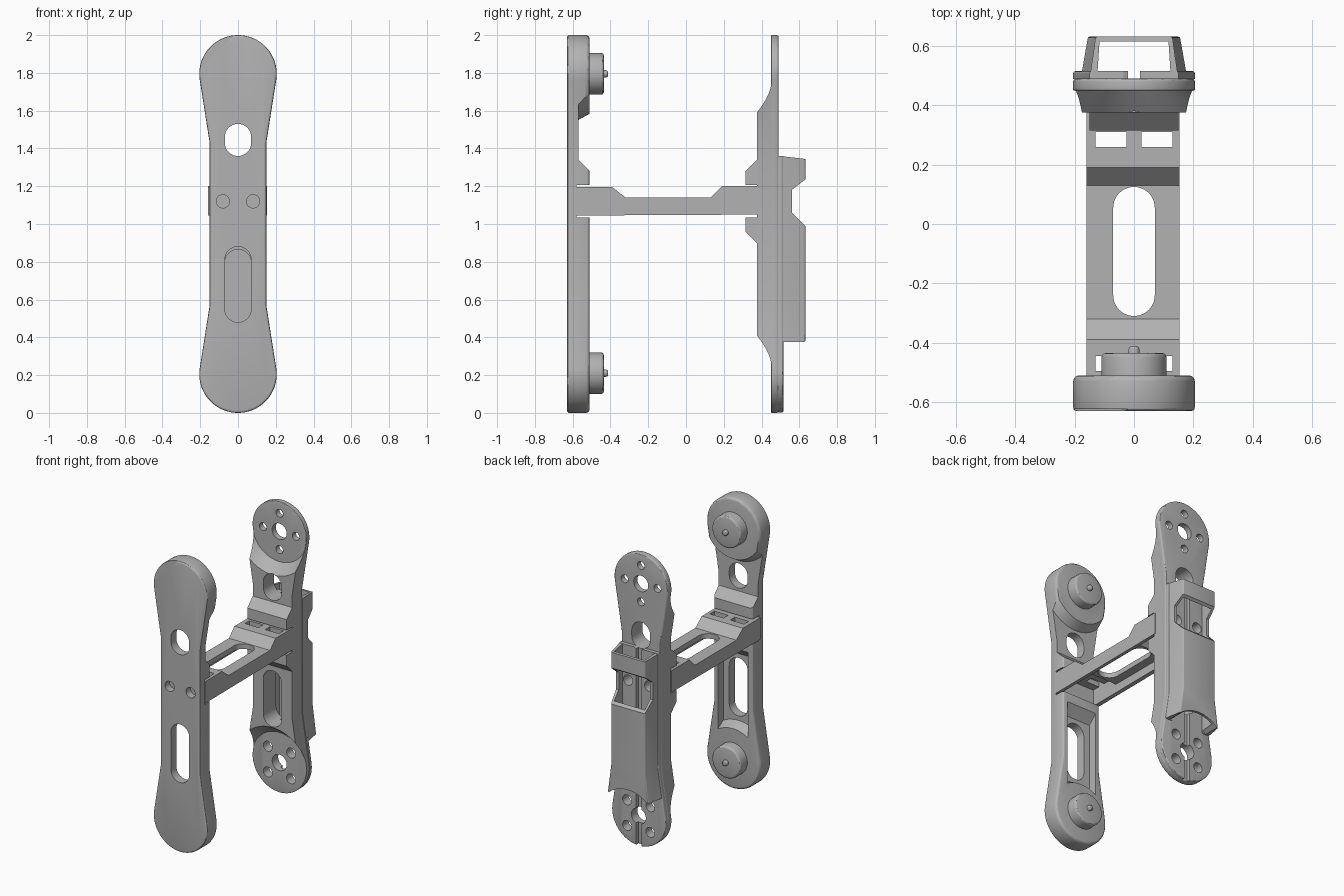
import bpy
import bmesh
from math import cos, sin, pi, radians
from mathutils import Vector

if "Cube" in bpy.data.objects:
    bpy.data.objects.remove(bpy.data.objects["Cube"], do_unlink=True)

grey = bpy.data.materials.new("plain grey")
grey.use_nodes = True
COLOUR = (0.45, 0.45, 0.45, 1)
grey.diffuse_color = COLOUR
grey.node_tree.nodes["Principled BSDF"].inputs["Base Color"].default_value = COLOUR

TOP, LOW, R, WAIST = 1.795, 0.205, 0.205, 0.15
parts = []


def prism(name, pts, axis, a, b, bevel_a=0, bevel_b=0, taper=1):
    """Extrude a 2D outline along an axis from a to b."""
    place = {"x": lambda u, v, w: (w, u, v), "y": lambda u, v, w: (u, w, v),
             "z": lambda u, v, w: (u, v, w)}[axis]
    bm = bmesh.new()
    rings = [[bm.verts.new(place(u * s, v, w)) for u, v in pts]
             for w, s in ((a, 1), (b, taper))]
    caps = [bm.faces.new(r) for r in rings]
    n = len(pts)
    for i in range(n):
        j = (i + 1) % n
        bm.faces.new((rings[0][i], rings[0][j], rings[1][j], rings[1][i]))
    bmesh.ops.recalc_face_normals(bm, faces=bm.faces)
    edges = [list(c.edges) for c in caps]
    for rim, width in zip(edges, (bevel_a, bevel_b)):
        if width:
            bmesh.ops.bevel(bm, geom=rim, offset=width, segments=3,
                            profile=0.5, affect="EDGES")
    return finish(name, bm)


def finish(name, bm):
    mesh = bpy.data.meshes.new(name)
    bm.to_mesh(mesh)
    bm.free()
    mesh.materials.append(grey)
    obj = bpy.data.objects.new(name, mesh)
    bpy.context.collection.objects.link(obj)
    return obj


def arc(x, z, r, start, end, n=32):
    angles = [radians(start + (end - start) * i / n) for i in range(n + 1)]
    return [(x + r * cos(t), z + r * sin(t)) for t in angles]


def circle(x, z, r):
    return arc(x, z, r, 0, 360, 40)[:-1]


def stadium(r, low, high):
    return arc(0, high - r, r, 0, 180, 20) + arc(0, low + r, r, 180, 360, 20)


def box(x0, x1, z0, z1):
    return [(x0, z0), (x1, z0), (x1, z1), (x0, z1)]


def dogbone():
    return (arc(0, TOP, R, -8, 188, 48) + [(-WAIST, 1.43), (-WAIST, 0.57)]
            + arc(0, LOW, R, 172, 368, 48) + [(WAIST, 0.57), (WAIST, 1.43)])


def cone(z, ya, ra, yb, rb):
    """Cone frustum along y, around one of the end centres."""
    bm = bmesh.new()
    rings = [[bm.verts.new((x, y, h)) for x, h in arc(0, z, r, 0, 360, 64)[:-1]]
             for y, r in ((ya, ra), (yb, rb))]
    bm.faces.new(rings[0])
    bm.faces.new(rings[1])
    for i in range(64):
        j = (i + 1) % 64
        bm.faces.new((rings[0][i], rings[0][j], rings[1][j], rings[1][i]))
    bmesh.ops.recalc_face_normals(bm, faces=bm.faces)
    return finish("cone_cutter", bm)


def cut(obj, *cutters):
    """Subtract cutters from an object, then remove them."""
    for c in cutters:
        c.hide_render = True
        mod = obj.modifiers.new("cut", "BOOLEAN")
        mod.operation, mod.solver, mod.object = "DIFFERENCE", "EXACT", c
    dg = bpy.context.evaluated_depsgraph_get()
    mesh = bpy.data.meshes.new_from_object(obj.evaluated_get(dg))
    obj.modifiers.clear()
    obj.data = mesh
    for c in cutters:
        bpy.data.objects.remove(c, do_unlink=True)
    return obj


def hole(pts, a, b):
    return prism("hole_cutter", pts, "y", a, b)


def side_cut(pts, half=0.4):
    return prism("side_cutter", pts, "x", -half, half)


# Front plate: dogbone with thinned waist, bar socket and lower channel
front = prism("front_plate", dogbone(), "y", -0.63, -0.51, 0.012, 0.02)
waist = cut(side_cut([(-0.57, 1.34), (-0.5, 1.27), (-0.5, 1.75), (-0.57, 1.75)]),
            cone(TOP, -0.58, 0.25, -0.49, 0.20))
channel = cut(side_cut([(-0.57, 0.3), (-0.5, 0.3), (-0.5, 0.98), (-0.57, 0.91)], 0.115),
              cone(LOW, -0.58, 0.25, -0.49, 0.20))
socket = side_cut([(-0.58, 1.035), (-0.5, 1.035), (-0.5, 1.207), (-0.58, 1.207)])
cut(front, waist, channel, socket)
cut(front, hole(stadium(0.07, 1.36, 1.53), -0.7, -0.4),
    hole(stadium(0.07, 0.48, 0.88), -0.7, -0.4),
    hole(circle(-0.08, 1.12, 0.035), -0.7, -0.5),
    hole(circle(0.08, 1.12, 0.035), -0.7, -0.5),
    hole([(-0.21, 1.81), (-0.02, 2.0), (-0.3, 2.1)], -0.7, -0.624))
parts.append(front)

# Hubs with centre pins on the inner side of the front plate
for label, z in (("upper", TOP), ("lower", LOW + 0.005)):
    parts.append(prism(label + "_hub", circle(0, z, 0.11), "y", -0.53, -0.435, 0, 0.014))
    parts.append(prism(label + "_pin", circle(0, z, 0.019), "y", -0.45, -0.412, 0, 0.012))

# Cross bar: open-bottomed channel with slot and windows
bar = prism("cross_bar", [(-0.58, 1.045), (0.385, 1.05), (0.385, 1.2), (0.19, 1.2),
                          (0.13, 1.14), (-0.32, 1.14), (-0.39, 1.195), (-0.58, 1.195)],
            "x", -0.16, 0.153)
cut(bar, side_cut([(-0.55, 1.0), (0.36, 1.0), (0.36, 1.165), (0.2, 1.165),
                   (0.14, 1.105), (-0.33, 1.105), (-0.4, 1.16), (-0.55, 1.16)], 0.13))
slot = [(x, y - 0.6) for x, y in stadium(0.07, 0.29, 0.725)]
windows = [prism("window_cutter", box(min(s * 0.025, s * 0.13), max(s * 0.025, s * 0.13), y, y + 0.05),
                 "z", 1.0, 1.3) for s in (-1, 1) for y in (-0.495, 0.26)]
cut(bar, prism("slot_cutter", slot, "z", 1.0, 1.3), *windows)
parts.append(bar)

# Back plate with drilled ends
back = prism("back_plate", dogbone(), "y", 0.45, 0.49, 0.004, 0.01)
body = prism("back_plate_body", dogbone(), "y", 0.375, 0.455)
cut(body, cone(TOP, 0.36, 0.282, 0.452, 0.206), cone(LOW, 0.36, 0.282, 0.452, 0.206))

# Rear layer around the lower end, split by a centre groove
layer = prism("rear_layer", dogbone(), "y", 0.488, 0.515, 0, 0.008)
cut(layer, hole(box(-0.4, 0.4, 1.36, 2.2), 0.4, 0.6),
    hole(box(-0.02, 0.02, -0.1, 1.5), 0.4, 0.6))


def drill():
    cutters = [hole(circle(0, z, 0.055), 0.3, 0.6) for z in (TOP, LOW)]
    for k in range(4):
        for z, turn, r in ((TOP, 0, 0.027), (LOW, pi / 4, 0.034)):
            t = turn + k * pi / 2
            cutters.append(hole(circle(0.125 * cos(t), z + 0.125 * sin(t), r), 0.3, 0.6))
    return cutters + [hole(stadium(0.07, 1.35, 1.53), 0.3, 0.6),
                      hole(stadium(0.07, 0.48, 0.865), 0.3, 0.6),
                      hole(circle(-0.08, 1.12, 0.035), 0.42, 0.6),
                      hole(circle(0.08, 1.12, 0.035), 0.42, 0.6)]


for piece in (back, body, layer):
    parts.append(cut(piece, *drill()))

# Wedge blocks holding the bar on the back plate
parts.append(prism("upper_block", [(0.38, 1.345), (0.315, 1.28), (0.315, 1.207), (0.38, 1.207)],
                   "x", -WAIST, WAIST))
parts.append(prism("lower_block", [(0.38, 0.895), (0.315, 0.96), (0.315, 1.035), (0.38, 1.035)],
                   "x", -WAIST, WAIST))

# Rear sleeve: hollow tapered cover, notched and flared at the bottom
sleeve = prism("rear_sleeve", [(-0.18, 0.375), (0.18, 0.375), (WAIST, 0.57), (WAIST, 1.36),
                               (-WAIST, 1.36), (-WAIST, 0.57)],
               "y", 0.488, 0.632, 0, 0.008, 0.86)
cut(sleeve, prism("hollow_cutter", box(-0.125, 0.125, 0.2, 1.5), "y", 0.48, 0.615, taper=0.93))
cut(sleeve, side_cut([(0.65, 0.97), (0.56, 1.06), (0.56, 1.18), (0.65, 1.25)]),
    side_cut([(0.48, 1.362), (0.65, 1.342), (0.65, 1.5), (0.48, 1.5)]),
    hole(circle(0, LOW, 0.225), 0.52, 0.7))
parts.append(sleeve)

# Smooth the round surfaces and keep edges crisp
for obj in bpy.context.view_layer.objects:
    obj.select_set(obj in parts)
bpy.context.view_layer.objects.active = front
bpy.ops.object.shade_smooth_by_angle(angle=radians(30))
